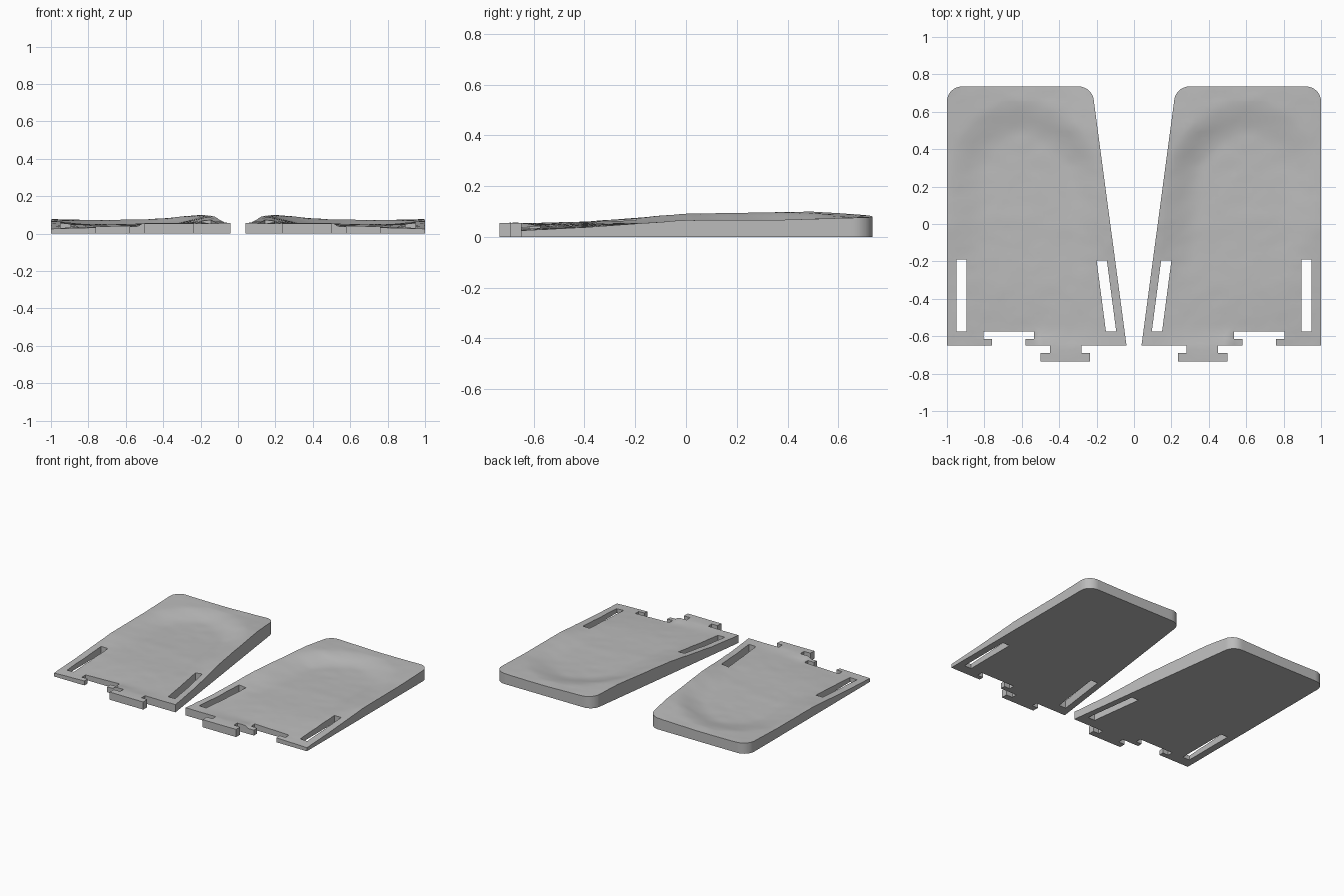
import bpy, bmesh, math
from mathutils import Vector, noise

if "Cube" in bpy.data.objects:
    bpy.data.objects.remove(bpy.data.objects["Cube"])

mat = bpy.data.materials.new("light grey")
mat.use_nodes = True
grey = (0.5, 0.5, 0.5, 1)
mat.diffuse_color = grey
mat.node_tree.nodes["Principled BSDF"].inputs["Base Color"].default_value = grey


def arc(cx, cy, r, a0, a1, n=8):
    angles = [math.radians(a0 + (a1 - a0) * i / n) for i in range(n + 1)]
    return [(cx + r * math.cos(a), cy + r * math.sin(a)) for a in angles]


def smooth(a, b, t):
    t = min(max((t - a) / (b - a), 0), 1)
    return t * t * (3 - 2 * t)


def profile(points, y):
    if y <= points[0][0]:
        return points[0][1]
    for (y0, z0), (y1, z1) in zip(points, points[1:]):
        if y <= y1:
            return z0 + (z1 - z0) * (y - y0) / (y1 - y0)
    return points[-1][1]


# Plate outline: front edge with dovetail tab and socket, rounded heel corners
tab = [(0.28, -0.65), (0.28, -0.69), (0.235, -0.69), (0.235, -0.735),
       (0.5, -0.735), (0.5, -0.69), (0.45, -0.69), (0.45, -0.65)]
socket = [(0.58, -0.65), (0.58, -0.615), (0.535, -0.615), (0.535, -0.575),
          (0.805, -0.575), (0.805, -0.615), (0.76, -0.615), (0.76, -0.65)]
outline = ([(0.04, -0.65)] + tab + socket + [(1, -0.65)]
           + arc(0.92, 0.655, 0.08, 0, 90) + arc(0.295, 0.655, 0.08, 90, 172.4))
outer_slot = [(0.895, -0.575), (0.95, -0.575), (0.95, -0.19), (0.895, -0.19)]
inner_slot = [(0.095, -0.575), (0.15, -0.575), (0.2, -0.195), (0.145, -0.195)]

# Height of the inner edge, outer edge and foot bed from front to back
inner_rim = [(-0.65, 0.055), (-0.4, 0.06), (-0.2, 0.075), (0, 0.092),
             (0.5, 0.1), (0.74, 0.084)]
outer_rim = [(-0.65, 0.025), (-0.4, 0.038), (0, 0.066), (0.4, 0.068), (0.74, 0.078)]
bed = [(-0.65, 0.052), (-0.3, 0.05), (0, 0.052), (0.3, 0.046), (0.6, 0.046)]


def height(x, y):
    left = 0.04 + 0.133 * (y + 0.65)
    u = min(max((x - left) / (1 - left), 0), 1)
    zi, zo = profile(inner_rim, y), profile(outer_rim, y)
    rim = zi + (zo - zi) * u - 0.035 * u * (1 - u) * smooth(-0.3, 0.3, y)
    # Heel cup: straight sides, elliptical end
    side = abs(2 * u - 1)
    end = max(y - 0.25, 0) / 0.43
    cup = 1 - smooth(0.5, 1.0, math.hypot(side, end))
    floor = profile(bed, y) + (zo - zi) * (u - 0.5) * 0.4
    depth = cup * smooth(-0.65, -0.1, y)
    bumps = noise.noise(Vector((x * 9, y * 14, 0))) * 0.0015
    bumps += noise.noise(Vector((x * 25, y * 30, 5))) * 0.0006
    tab_lift = smooth(-0.55, -0.66, y) * (0.055 - rim) * (x < 0.52)
    return rim + (floor - rim) * depth + bumps + tab_lift


def insole(name, side):
    bm = bmesh.new()
    # Fill the flat outline around its slots
    for loop in (outline, outer_slot, inner_slot):
        vs = [bm.verts.new((x, y, 0)) for x, y in loop]
        for a, b in zip(vs, vs[1:] + vs[:1]):
            bm.edges.new((a, b))
    bmesh.ops.triangle_fill(bm, edges=bm.edges[:], use_beauty=True)

    # Slice into a fine grid
    step = 0.027
    for axis, start, stop in ((0, 0.051, 1), (1, -0.722, 0.735)):
        normal = Vector((axis == 0, axis == 1, 0))
        for i in range(int((stop - start) / step) + 1):
            bmesh.ops.bisect_plane(bm, geom=bm.verts[:] + bm.edges[:] + bm.faces[:],
                                   dist=0.0005, plane_no=normal,
                                   plane_co=normal * (start + i * step))

    # Raise a sculpted top sheet and join it to the flat base with walls
    base_faces = bm.faces[:]
    rim_edges = [e for e in bm.edges if len(e.link_faces) == 1]
    top = {v: bm.verts.new((v.co.x, v.co.y, height(v.co.x, v.co.y))) for v in bm.verts[:]}
    upper = [bm.faces.new([top[v] for v in f.verts]) for f in base_faces]
    for e in rim_edges:
        a, b = e.verts
        bm.faces.new((a, b, top[b], top[a]))
    bmesh.ops.triangulate(bm, faces=upper)
    for v in bm.verts:
        v.co.x *= side
    bmesh.ops.recalc_face_normals(bm, faces=bm.faces[:])

    mesh = bpy.data.meshes.new(name)
    bm.to_mesh(mesh)
    bm.free()
    mesh.materials.append(mat)
    obj = bpy.data.objects.new(name, mesh)
    bpy.context.collection.objects.link(obj)
    bpy.ops.object.select_all(action='DESELECT')
    obj.select_set(True)
    bpy.context.view_layer.objects.active = obj
    bpy.ops.object.shade_smooth_by_angle(angle=math.radians(35))


insole("left_insole", 1)
insole("right_insole", -1)
